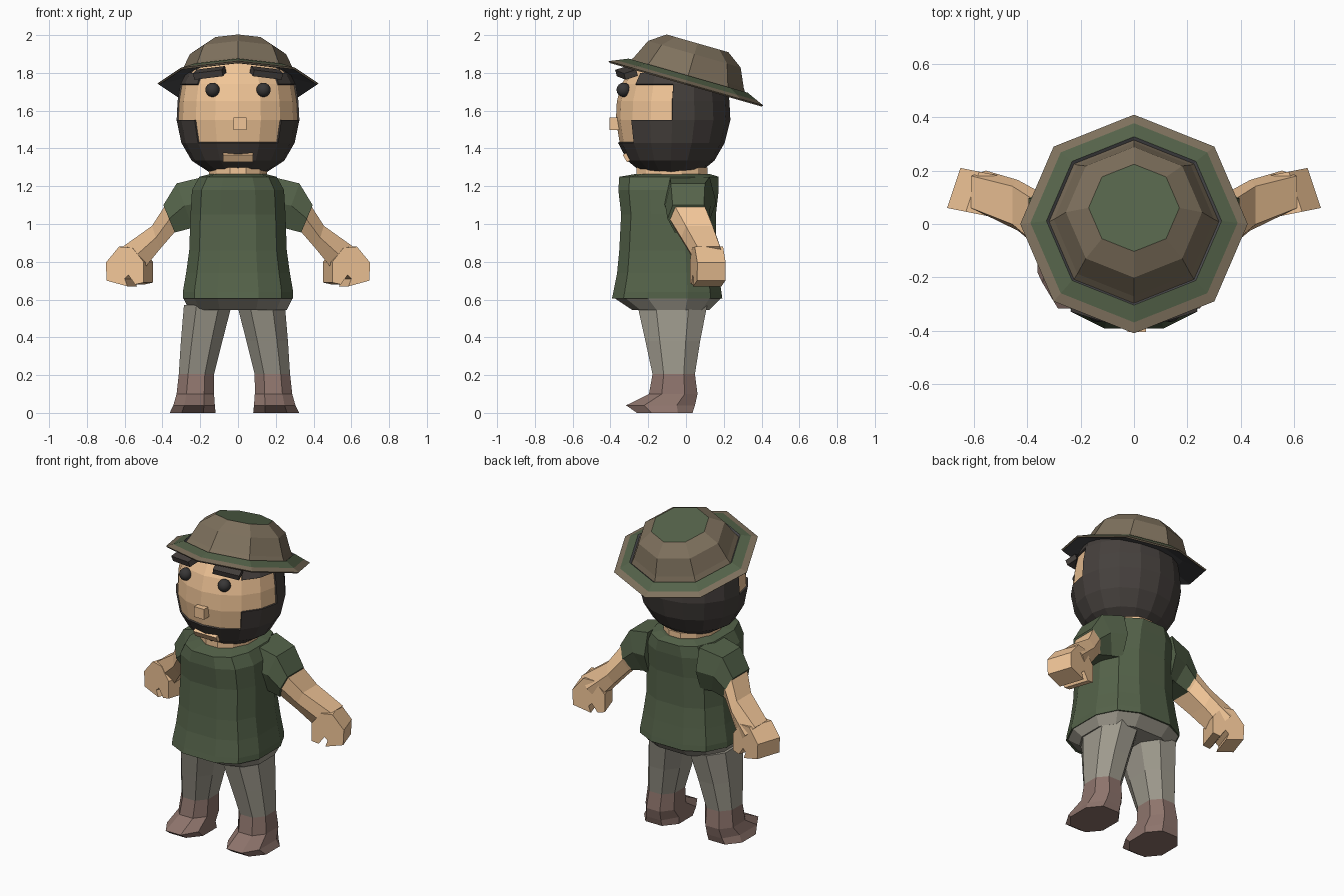
import bpy, bmesh, math
from mathutils import Matrix, Vector

if "Cube" in bpy.data.objects:
    bpy.data.objects.remove(bpy.data.objects["Cube"])


def material(name, rgb):
    m = bpy.data.materials.new(name)
    m.diffuse_color = (*rgb, 1)
    m.use_nodes = True
    m.node_tree.nodes["Principled BSDF"].inputs["Base Color"].default_value = m.diffuse_color
    return m


SKIN = material("skin", (0.88, 0.56, 0.31))
HAIR = material("hair", (0.06, 0.051, 0.046))
SHIRT = material("shirt", (0.09, 0.125, 0.068))
TAN = material("hat_cloth", (0.21, 0.165, 0.11))
UNDER = material("hat_underside", (0.075, 0.075, 0.08))
PANTS = material("pants", (0.34, 0.32, 0.265))
BOOT = material("boots", (0.27, 0.175, 0.15))
EYE = material("eye", (0.04, 0.038, 0.038))


def finish(name, bm, mats):
    me = bpy.data.meshes.new(name)
    bm.to_mesh(me)
    bm.free()
    for m in mats:
        me.materials.append(m)
    ob = bpy.data.objects.new(name, me)
    bpy.context.collection.objects.link(ob)
    return ob


def ring(x0, x1, y0, y1, z, n=12, off=0.5, p=1.0):
    """Horizontal rounded ring filling the given x and y ranges."""
    pts = []
    for i in range(n):
        a = 2 * math.pi * (i + off) / n
        c, s = math.cos(a), math.sin(a)
        c = math.copysign(abs(c) ** p, c)
        s = math.copysign(abs(s) ** p, s)
        pts.append(Vector(((x0 + x1) / 2 + c * (x1 - x0) / 2,
                           (y0 + y1) / 2 + s * (y1 - y0) / 2, z)))
    return pts


def loft(name, rings, mats, bands=None, matrix=None, drop=None):
    """Skin a stack of rings; bands gives a material index per band, last one is the cap."""
    bm = bmesh.new()
    vs = [[bm.verts.new(p) for p in r] for r in rings]
    n = len(rings[0])
    bands = bands or [0] * len(rings)
    bm.faces.new(vs[0][::-1]).material_index = bands[0]
    bm.faces.new(vs[-1]).material_index = bands[-1]
    for k in range(len(rings) - 1):
        for i in range(n):
            j = (i + 1) % n
            f = bm.faces.new((vs[k][i], vs[k][j], vs[k + 1][j], vs[k + 1][i]))
            f.material_index = bands[k]
    bmesh.ops.recalc_face_normals(bm, faces=bm.faces)
    if drop:
        bad = [f for f in bm.faces if drop(f.calc_center_median())]
        bmesh.ops.delete(bm, geom=bad, context='FACES')
    if matrix:
        bm.transform(matrix)
    return finish(name, bm, mats)


def box(name, loc, size, mat, rot=(0, 0, 0)):
    bm = bmesh.new()
    bmesh.ops.create_cube(bm, size=1)
    ob = finish(name, bm, [mat])
    ob.location, ob.scale, ob.rotation_euler = loc, size, rot
    return ob


# Head, with the hair and beard as a shell around it
HEAD = [(0.145, -0.23, 0.07, 1.27), (0.245, -0.31, 0.15, 1.335), (0.30, -0.36, 0.205, 1.43),
        (0.325, -0.38, 0.235, 1.55), (0.32, -0.375, 0.23, 1.65), (0.305, -0.35, 0.215, 1.74),
        (0.275, -0.315, 0.185, 1.80), (0.20, -0.25, 0.10, 1.88)]


def head_rings(inset):
    return [ring(-h + inset, h - inset, f + inset, b - inset, z, 16, 0) for h, f, b, z in HEAD]


def face_opening(c):
    if c.y > -0.08 or not 1.43 < c.z < 1.86:
        return False
    return abs(c.x) < 0.2 or 1.55 < c.z < 1.74


loft("head", head_rings(0.009), [SKIN])
hair = loft("hair_and_beard", head_rings(0), [HAIR], drop=face_opening)
solid = hair.modifiers.new("thickness", 'SOLIDIFY')
solid.thickness, solid.offset = 0.03, -1

# Face details
box("nose", (0.01, -0.375, 1.53), (0.07, 0.06, 0.065), SKIN)
box("mouth", (0, -0.298, 1.362), (0.16, 0.06, 0.045), SKIN, (0.55, 0, 0))
for s, side in ((-1, "left"), (1, "right")):
    bm = bmesh.new()
    bmesh.ops.create_uvsphere(bm, u_segments=12, v_segments=8, radius=0.038)
    eye = finish(side + "_eye", bm, [EYE])
    eye.location = (s * 0.135, -0.33, 1.71)
    for poly in eye.data.polygons:
        poly.use_smooth = True
    box(side + "_eyebrow", (s * 0.15, -0.315, 1.80), (0.16, 0.07, 0.035), HAIR,
        (0.3, s * 0.12, s * 0.3))

# Neck
loft("neck", [ring(-0.16, 0.16, -0.27, 0.12, z) for z in (1.22, 1.30)], [SKIN])

# Bucket hat, tilted back: rings are (radius, height)
HAT = [(0.28, 0.03), (0.418, -0.008), (0.426, 0), (0.388, 0.016), (0.328, 0.042), (0.318, 0.032),
       (0.300, 0.062), (0.255, 0.16), (0.17, 0.22)]
tilt = Matrix.Translation((0, 0, 1.745)) @ Matrix.Rotation(math.radians(-16), 4, 'X')
loft("hat", [ring(-r, r, -r, r, h, 8, 0) for r, h in HAT], [TAN, SHIRT, UNDER],
     [2, 0, 0, 1, 2, 0, 0, 0, 1], tilt)

# Shirt body
TORSO = [(0.30, -0.40, 0.20, 0.605), (0.30, -0.392, 0.195, 0.64), (0.282, -0.372, 0.18, 0.74),
         (0.265, -0.36, 0.165, 0.86), (0.258, -0.35, 0.165, 1.05), (0.25, -0.365, 0.18, 1.18),
         (0.21, -0.36, 0.18, 1.25), (0.15, -0.27, 0.13, 1.265)]
loft("shirt", [ring(-h, h, f, b, z, p=0.75) for h, f, b, z in TORSO], [SHIRT])

# Hips
loft("hips", [ring(-0.298, 0.298, -0.39, 0.195, 0.61, p=0.75),
              ring(-0.265, 0.265, -0.29, 0.13, 0.545, p=0.75)], [PANTS])

# Legs and boots: each ring is (inner x, outer x, front y, back y, z)
LEG = [(0.005, 0.275, -0.27, 0.125, 0.57), (0.055, 0.29, -0.225, 0.085, 0.38),
       (0.10, 0.30, -0.185, 0.055, 0.205)]
FOOT = [LEG[-1], (0.10, 0.312, -0.205, 0.07, 0.10), (0.095, 0.33, -0.33, 0.06, 0.04),
        (0.09, 0.35, -0.27, 0.045, 0.0)]


def arm_ring(s, xu, zu, xl, zl, y, hy):
    """Six-sided arm section between an upper and a lower point."""
    up, lo = Vector((xu, 0, zu)), Vector((xl, 0, zl))
    pts = []
    for t, w in ((0, 0.75), (0.5, 1), (1, 0.65), (1, -0.65), (0.5, -1), (0, -0.75)):
        q = up.lerp(lo, t)
        pts.append(Vector((s * q.x, y + w * hy, q.z)))
    return pts


# Arm sections: upper x, upper z, lower x, lower z, centre y, half depth
SLEEVE = [(0.18, 1.25, 0.18, 0.98, 0.02, 0.14), (0.325, 1.215, 0.24, 0.98, 0.01, 0.12),
          (0.395, 1.10, 0.335, 0.955, 0.012, 0.11)]
ARM = [(0.36, 1.13, 0.29, 0.98, 0.012, 0.10), (0.388, 1.095, 0.337, 0.955, 0.02, 0.105),
       (0.455, 0.99, 0.415, 0.865, 0.07, 0.095), (0.61, 0.88, 0.50, 0.76, 0.12, 0.08)]
# Hand outline seen from the front, with a thumb
HAND = [(0.50, 0.80), (0.50, 0.69), (0.545, 0.68), (0.58, 0.73), (0.60, 0.71), (0.585, 0.67),
        (0.695, 0.70), (0.70, 0.795), (0.63, 0.88), (0.56, 0.875)]

for s, side in ((-1, "left"), (1, "right")):
    dx = 0.02 if s < 0 else -0.018

    def leg_rings(rows):
        return [ring(*sorted((s * (a + dx), s * (b + dx))), f, k, z, 8, 0.5, 0.85)
                for a, b, f, k, z in rows]
    loft(side + "_leg", leg_rings(LEG), [PANTS])
    loft(side + "_boot", leg_rings(FOOT), [BOOT])
    loft(side + "_sleeve", [arm_ring(s, *r) for r in SLEEVE], [SHIRT])
    loft(side + "_arm", [arm_ring(s, *r) for r in ARM], [SKIN])
    loft(side + "_hand", [[Vector((s * (x - d * 0.05), 0.06 + 0.2 * (x - 0.7) + d * 0.15, z))
                           for x, z in HAND] for d in (0, 1)], [SKIN])
